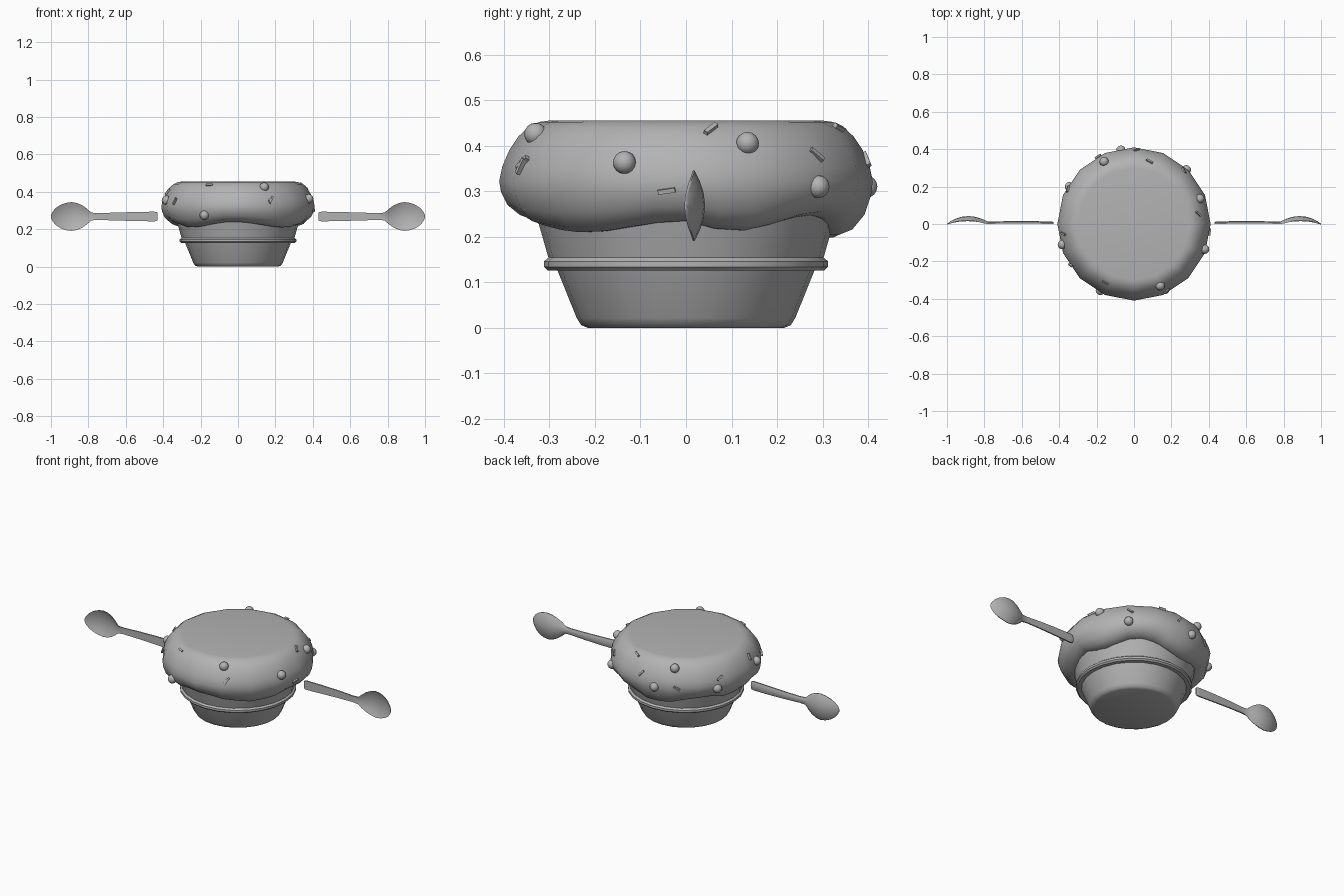
import bpy, bmesh, math
from mathutils import Vector, Matrix

if "Cube" in bpy.data.objects:
    bpy.data.objects.remove(bpy.data.objects["Cube"])

SIDES = 16
grey = bpy.data.materials.new("plain_grey")
grey.diffuse_color = (0.45, 0.45, 0.45, 1)
grey.use_nodes = True
grey.node_tree.nodes["Principled BSDF"].inputs["Base Color"].default_value = grey.diffuse_color


def finish(name, bm, angle=40):
    bmesh.ops.recalc_face_normals(bm, faces=bm.faces)
    mesh = bpy.data.meshes.new(name)
    bm.to_mesh(mesh)
    bm.free()
    mesh.materials.append(grey)
    ob = bpy.data.objects.new(name, mesh)
    bpy.context.collection.objects.link(ob)
    bpy.ops.object.select_all(action='DESELECT')
    ob.select_set(True)
    bpy.context.view_layer.objects.active = ob
    bpy.ops.object.shade_smooth_by_angle(angle=math.radians(angle))
    return ob


def loft(bm, rings):
    """Skin a list of closed point rings and cap both ends."""
    rows = [[bm.verts.new(p) for p in ring] for ring in rings]
    n = len(rows[0])
    for a, b in zip(rows, rows[1:]):
        for i in range(n):
            j = (i + 1) % n
            bm.faces.new((a[i], a[j], b[j], b[i]))
    bm.faces.new(rows[0])
    bm.faces.new(rows[-1])


def turned(name, sides, profile):
    """Revolve; each profile entry is a function of the angle giving (r, z)."""
    bm = bmesh.new()
    angles = [2 * math.pi * i / sides for i in range(sides)]
    loft(bm, [[(f(a)[0] * math.cos(a), f(a)[0] * math.sin(a), f(a)[1])
               for a in angles] for f in profile])
    return finish(name, bm)


# Paper cup with a rolled ledge
cup = [(.215, 0), (.23, .006), (.24, .022), (.282, .126), (.303, .126),
       (.312, .134), (.312, .146), (.302, .154), (.308, .175), (.335, .27)]
turned("cup", 24, [lambda a, p=p: p for p in cup])

# Frosting with a wavy lower lip
WAVE = [(0, .235), (17, .212), (55, .248), (100, .198), (140, .235), (165, .215),
        (190, .235), (220, .21), (265, .24), (318, .21), (360, .235)]


def lip(a):
    d = math.degrees(a) % 360
    for (a0, z0), (a1, z1) in zip(WAVE, WAVE[1:]):
        if a0 <= d <= a1:
            t = (1 - math.cos(math.pi * (d - a0) / (a1 - a0))) / 2
            return z0 + (z1 - z0) * t


# (radius, height, how much the lip wave is followed)
frost = [(.28, .25, .6), (.31, .226, 1), (.335, .226, 1), (.365, .236, .9),
         (.392, .262, .6), (.406, .295, .2), (.41, .322, 0), (.403, .355, 0),
         (.388, .39, 0), (.368, .42, 0), (.345, .441, 0), (.322, .452, 0), (.30, .455, 0)]
turned("frosting", SIDES * 2, [
    lambda a, p=p: (p[0] * (1 if int(a / math.pi * SIDES + .5) % 2 == 0
                            else math.cos(math.pi / SIDES)),
                    p[1] + p[2] * (lip(a) - .226)) for p in frost])

# Round candies
for x, y, z in [(.14, -.33, .425), (-.18, -.355, .275), (.378, -.135, .363),
                (.352, .135, .405), (.28, .29, .31), (-.16, .333, .42),
                (-.07, .395, .31), (-.345, .2, .30), (-.383, -.11, .355)]:
    bm = bmesh.new()
    bmesh.ops.create_uvsphere(bm, u_segments=12, v_segments=8, radius=.025,
                              matrix=Matrix.Translation((x, y, z)))
    finish("candy", bm)

# Sprinkles lying on the frosting: (azimuth, height, turn), in degrees
SURF = [(z, r) for r, z, _ in frost[4:]]


def radius_at(z):
    for (z0, r0), (z1, r1) in zip(SURF, SURF[1:]):
        if z0 <= z <= z1:
            k = (z - z0) / (z1 - z0)
            return r0 + (r1 - r0) * k, math.atan2(r0 - r1, z1 - z0)


for az, z, turn in [(9, .437, 45), (-64, .363, 40), (-6, .30, 8), (47, .38, -40),
                    (-116, .437, 0), (-147, .35, 60), (-64, .355, 60), (76, .44, -20),
                    (152, .36, 30), (188, .40, 70), (118, .32, -30), (88, .37, 50)]:
    r, slope = radius_at(z)
    m = (Matrix.Rotation(math.radians(az), 4, 'Z') @ Matrix.Translation((r, 0, z))
         @ Matrix.Rotation(-slope, 4, 'Y') @ Matrix.Rotation(math.radians(turn), 4, 'X')
         @ Matrix.Diagonal((.010, .038, .010, 1)))
    bm = bmesh.new()
    bmesh.ops.create_cube(bm, size=1, matrix=m)
    finish("sprinkle", bm, 20)

# Spoons: (x, half width, rim y, bowl depth, thickness)
SPOON = [(.430, .018, .000, 0, .010), (.434, .024, .000, 0, .012), (.45, .026, .000, 0, .013),
         (.55, .024, .003, 0, .013), (.66, .021, .004, 0, .012), (.75, .018, .001, 0, .012),
         (.785, .021, .000, .003, .011), (.805, .040, .004, .010, .010),
         (.83, .058, .010, .015, .008), (.86, .072, .014, .020, .007),
         (.89, .077, .015, .021, .006), (.92, .073, .014, .019, .006),
         (.95, .062, .010, .014, .006), (.975, .045, .004, .008, .006),
         (.992, .025, -.001, .003, .005), (1.0, .007, -.003, 0, .004)]
for side, name in ((1, "right_spoon"), (-1, "left_spoon")):
    rings = []
    for x, w, y, depth, thick in SPOON:
        ts = [math.sin(math.pi / 2 * k / 4) for k in range(-4, 5)]
        back = [(side * x, y + thick * (.6 + .4 * (1 - t * t)) + depth * (1 - t * t),
                 .268 + w * t) for t in ts]
        front = [(side * x, y + depth * .85 * (1 - t * t), .268 + w * t) for t in ts[::-1]]
        rings.append(back + front)
    bm = bmesh.new()
    loft(bm, rings)
    finish(name, bm, 50)
